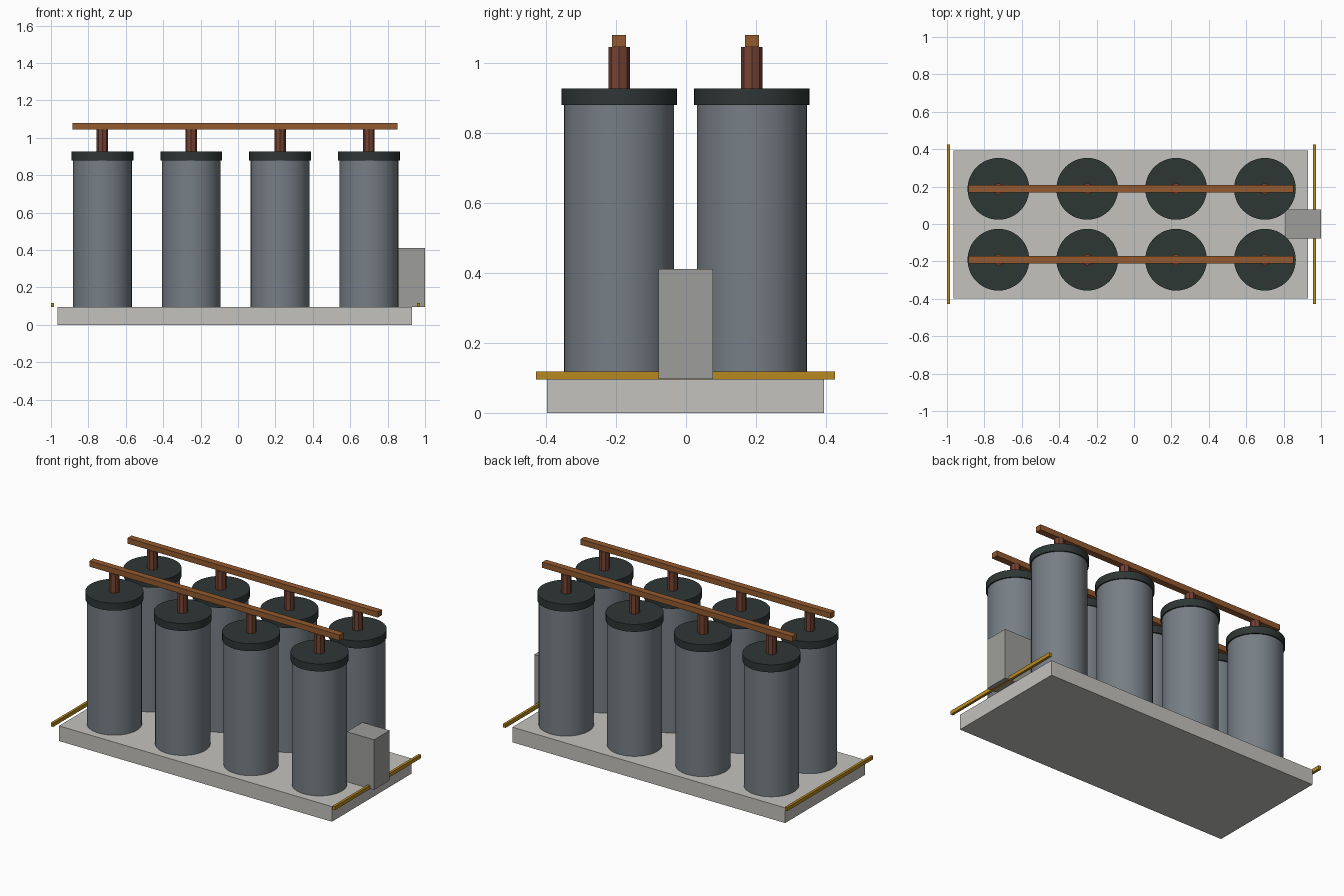
import bpy

cube = bpy.data.objects.get("Cube")
if cube:
    bpy.data.objects.remove(cube, do_unlink=True)


def material(name, rgb):
    mat = bpy.data.materials.new(name)
    mat.use_nodes = True
    mat.diffuse_color = (*rgb, 1)
    mat.node_tree.nodes["Principled BSDF"].inputs["Base Color"].default_value = (*rgb, 1)
    return mat


concrete = material("concrete", (0.55, 0.54, 0.51))
steel = material("blue_grey_steel", (0.18, 0.21, 0.235))
dark = material("dark_cap", (0.027, 0.038, 0.036))
copper = material("copper", (0.29, 0.10, 0.028))
red_copper = material("red_copper", (0.18, 0.055, 0.033))
brass = material("brass_yellow", (0.48, 0.25, 0.014))
cabinet_grey = material("cabinet_grey", (0.34, 0.34, 0.325))


def box(name, xs, ys, zs, mat):
    """Box given by its extent along each axis."""
    spans = (xs, ys, zs)
    bpy.ops.mesh.primitive_cube_add(size=1, location=[sum(s) / 2 for s in spans])
    ob = bpy.context.object
    ob.name = name
    ob.scale = [s[1] - s[0] for s in spans]
    ob.data.materials.append(mat)


def cylinder(name, x, y, radius, zs, sides, mat, smooth=True):
    """Upright cylinder between two heights."""
    bpy.ops.mesh.primitive_cylinder_add(
        vertices=sides, radius=radius, depth=zs[1] - zs[0], location=(x, y, sum(zs) / 2))
    ob = bpy.context.object
    ob.name = name
    ob.data.materials.append(mat)
    if smooth:
        bpy.ops.object.shade_smooth_by_angle()


# Foundation slab
box("base_slab", (-0.965, 0.93), (-0.397, 0.394), (0, 0.095), concrete)

# Two rows of capped tanks, each row joined by a bus bar
for row, y in (("front", -0.191), ("back", 0.188)):
    for i in range(4):
        x = -0.725 + 0.475 * i
        tag = f"{row}_{i + 1}"
        cylinder(f"tank_{tag}", x, y, 0.157, (0.095, 0.88), 48, steel)
        cylinder(f"cap_{tag}", x, y, 0.165, (0.88, 0.927), 48, dark)
        cylinder(f"terminal_{tag}", x, y, 0.031, (0.927, 1.045), 8, red_copper, False)
    box(f"bus_bar_{row}", (-0.885, 0.853), (y - 0.02, y + 0.02), (1.045, 1.08), copper)

# Ground rails beside the slab ends
for side, x in (("right", -0.992), ("left", 0.964)):
    box(f"ground_rail_{side}", (x - 0.008, x + 0.008), (-0.428, 0.425), (0.095, 0.118), brass)

# Control cabinet at the slab end
box("control_cabinet", (0.81, 1.0), (-0.078, 0.077), (0.097, 0.411), cabinet_grey)
